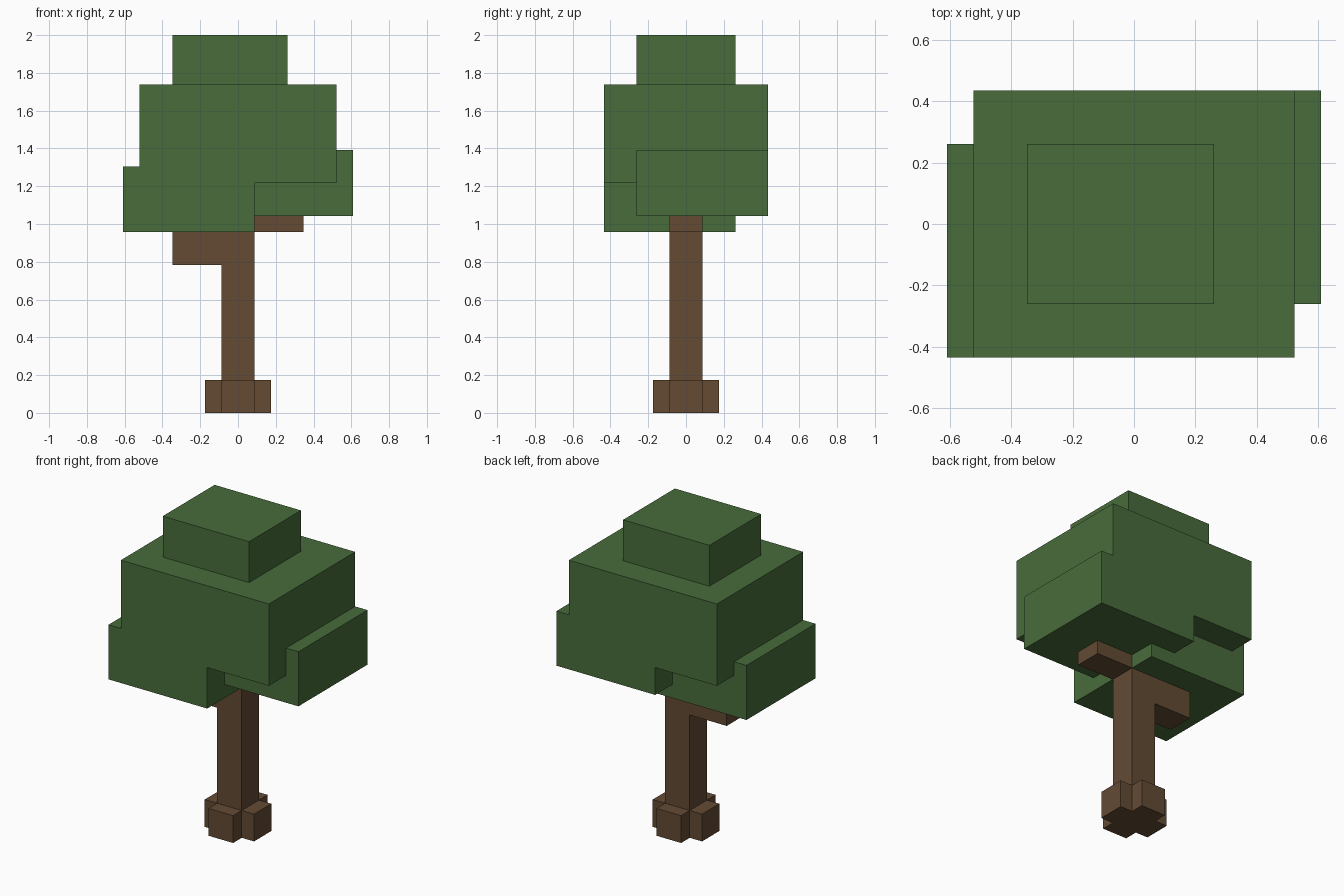
import bpy

if "Cube" in bpy.data.objects:
    bpy.data.objects.remove(bpy.data.objects["Cube"])

U = 2 / 23  # one block of the grid the tree is laid out on


def material(name, rgb):
    m = bpy.data.materials.new(name)
    m.diffuse_color = (*rgb, 1)
    m.use_nodes = True
    m.node_tree.nodes["Principled BSDF"].inputs["Base Color"].default_value = m.diffuse_color
    return m


leaf = material("leaf green", (0.065, 0.150, 0.044))
bark = material("bark brown", (0.125, 0.069, 0.034))


def box(name, mat, x, y, z):
    """Box from (min, max) ranges given in blocks."""
    bpy.ops.mesh.primitive_cube_add(size=1)
    ob = bpy.context.object
    ob.name = name
    ob.location = [(a + b) / 2 * U for a, b in (x, y, z)]
    ob.scale = [(b - a) * U for a, b in (x, y, z)]
    bpy.ops.object.transform_apply(location=True, rotation=False, scale=True)
    ob.data.materials.append(mat)
    return ob


def merge(base, others):
    """Fuse overlapping boxes into one clean shell."""
    for other in others:
        mod = base.modifiers.new("union", 'BOOLEAN')
        mod.operation = 'UNION'
        mod.solver = 'EXACT'
        mod.object = other
        bpy.context.view_layer.objects.active = base
        bpy.ops.object.modifier_apply(modifier=mod.name)
        bpy.data.objects.remove(other, do_unlink=True)


# Trunk with two side branches and a cross of roots
trunk = box("trunk", bark, (-1, 1), (-1, 1), (0, 14))
merge(trunk, [
    box("left_branch", bark, (-4, 0), (-1, 1), (9, 11)),
    box("right_branch", bark, (0, 4), (-1, 1), (11, 13)),
    box("side_roots", bark, (-2, 2), (-1, 1), (0, 2)),
    box("front_back_roots", bark, (-1, 1), (-2, 2), (0, 2)),
])

# Foliage: main block, cap, and two low lobes on opposite corners
foliage = box("foliage", leaf, (-6, 6), (-5, 5), (14, 20))
merge(foliage, [
    box("cap", leaf, (-4, 3), (-3, 3), (20, 23)),
    box("left_lobe", leaf, (-7, 1), (-5, 3), (11, 15)),
    box("right_lobe", leaf, (-1, 7), (-3, 5), (12, 16)),
])
